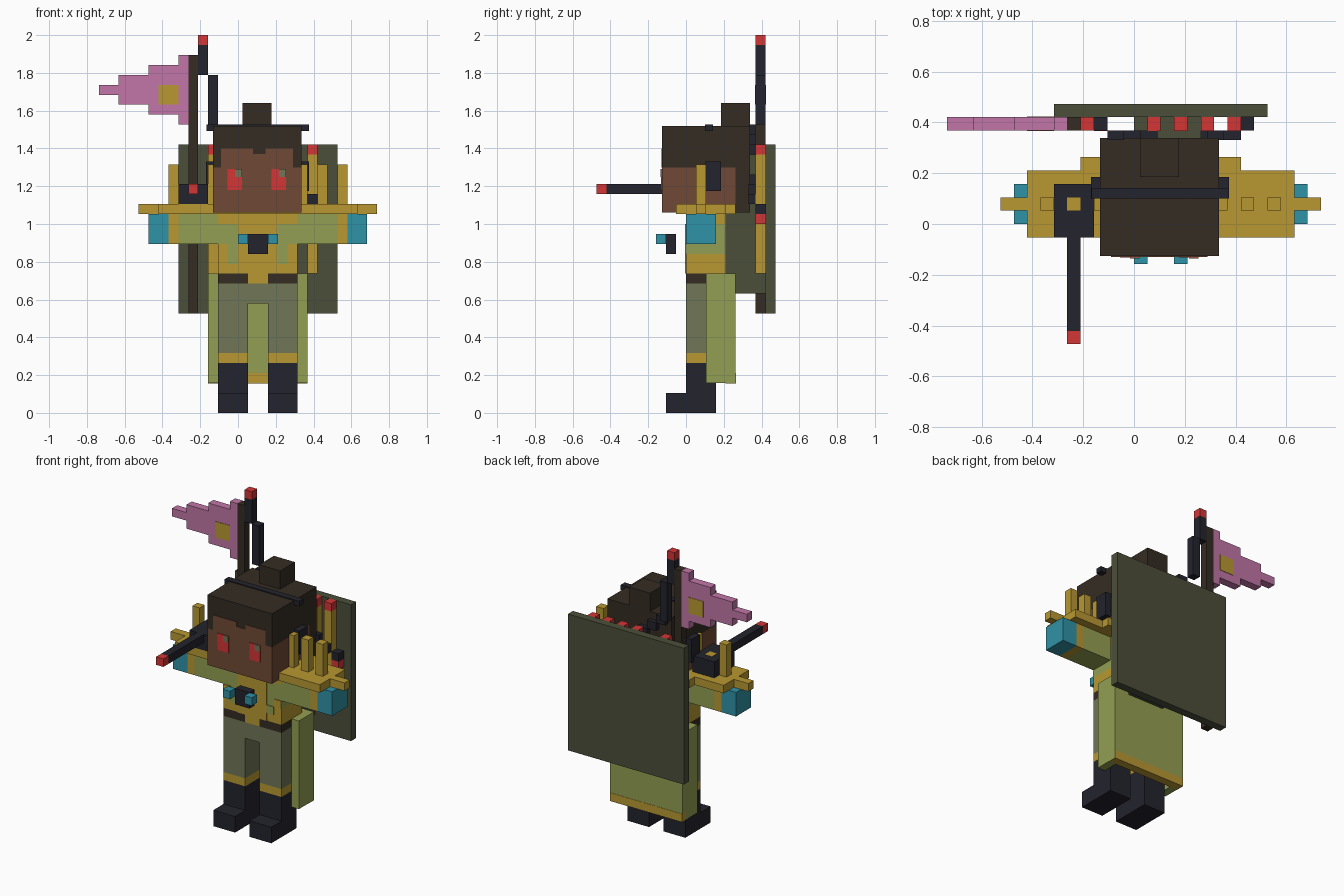
import bpy

if "Cube" in bpy.data.objects:
    bpy.data.objects.remove(bpy.data.objects["Cube"])

# ---------- palette ----------
def lin(c):
    c /= 255
    return c / 12.92 if c <= 0.04045 else ((c + 0.055) / 1.055) ** 2.4

def colour(name, r, g, b):
    m = bpy.data.materials.new(name)
    m.diffuse_color = (lin(r), lin(g), lin(b), 1)
    m.use_nodes = True
    m.node_tree.nodes["Principled BSDF"].inputs["Base Color"].default_value = m.diffuse_color
    return m

GOLD = colour("gold", 184, 152, 50)
OLIVE = colour("dark_olive", 76, 78, 58)
TEAL = colour("teal", 47, 146, 166)
GREEN = colour("leaf_green", 148, 159, 83)
GREY = colour("grey_green", 112, 118, 86)
BLACK = colour("blue_black", 35, 35, 45)
RED = colour("red", 212, 54, 54)
SKIN = colour("brown_skin", 112, 74, 54)
HAIR = colour("dark_brown", 53, 44, 35)
PINK = colour("pink", 194, 118, 167)

# ---------- helpers ----------
FACES = [(0, 2, 3, 1), (4, 5, 7, 6), (0, 1, 5, 4), (2, 6, 7, 3), (0, 4, 6, 2), (1, 3, 7, 5)]

def box(name, mat, x, y, z):
    """Box spanning the three (low, high) ranges."""
    me = bpy.data.meshes.new(name)
    me.from_pydata([(a, b, c) for a in x for b in y for c in z], [], FACES)
    me.materials.append(mat)
    me.validate()
    ob = bpy.data.objects.new(name, me)
    bpy.context.collection.objects.link(ob)
    return ob

V = 2 / 38  # block size

def vox(name, mat, x, y, z):
    """Box given in whole blocks on the figure's grid."""
    return box(name, mat, [(i - 14) * V for i in x], [(j - 9) * V for j in y], [k * V for k in z])

# ---------- legs ----------
for side, a in (("left", 12), ("right", 17)):
    x = (a, a + 3)
    vox(side + "_foot", BLACK, x, (7, 12), (0, 2))
    vox(side + "_boot", BLACK, x, (9, 12), (2, 5))
    vox(side + "_boot_cuff", GOLD, x, (9, 12), (5, 6))
    vox(side + "_trouser", GREY, x, (9, 12), (6, 13))
    vox(side + "_belt", HAIR, x, (9, 13), (13, 14))
vox("hips", GREY, (15, 17), (9, 12), (11, 13))
vox("belt_buckle", GOLD, (15, 17), (9, 13), (13, 14))

# ---------- coat tails ----------
vox("coat_left", GREEN, (11, 12), (11, 14), (3, 14))
vox("coat_right", GREEN, (20, 21), (11, 14), (3, 14))
vox("coat_back", GREEN, (12, 20), (13, 14), (4, 14))
vox("coat_hem", GOLD, (11, 21), (12.97, 14.03), (2.97, 4))

# ---------- torso ----------
vox("waist", GOLD, (12, 20), (9, 13), (14, 16))
vox("chest", GREEN, (12, 20), (9, 13), (16, 19))
vox("collar", GOLD, (12, 20), (9, 13), (19, 20))
vox("chest_panel", GOLD, (14, 18), (8.9, 9), (14, 19))
for a in (13, 18):
    vox("waist_patch", GREEN, (a, a + 1), (8.9, 9), (15, 16))
for a in (12, 19):
    vox("lapel", GOLD, (a, a + 1), (8.9, 9), (16, 17))

# ---------- arms ----------
for side, s in (("left", -1), ("right", 1)):
    def span(p, q):
        return sorted((16 + s * p, 16 + s * q))
    vox(side + "_sleeve", GREEN, span(4, 8), (9, 12), (17, 20))
    vox(side + "_cuff", GOLD, span(8, 9), (9, 12), (17, 20))
    vox(side + "_hand", TEAL, span(9, 11), (9, 12), (17, 20))
    vox(side + "_shoulder_plate", GOLD, span(4, 10), (8, 13), (20, 21))
    vox(side + "_shoulder_tip", GOLD, span(10, 12), (10, 11), (20, 21))
    for p, top in ((4, 25), (6, 25 if s > 0 else 23.03), (8, 25)):
        vox(side + "_shoulder_spike", GOLD, span(p, p + 1), (10, 11), (21, top))
vox("neck_plate", GOLD, (12, 20), (8, 13), (20, 21))
vox("rear_neck_plate", GOLD, (10, 22), (13, 14), (20, 21))

# ---------- chest binoculars ----------
vox("binocular_body", BLACK, (15, 17), (7, 8), (16, 18))
for a in (14, 17):
    vox("binocular_lens", TEAL, (a, a + 1), (6, 7), (17, 18))

# ---------- head ----------
HX = (-0.133, 0.335)
F = -0.127
box("face", SKIN, HX, (F, 0.262), (1.06, 1.30))
box("hair_top", HAIR, HX, (F, 0.338), (1.30, 1.52))
box("hair_back", HAIR, HX, (0.262, 0.338), (1.06, 1.30))
box("hair_bun", HAIR, (0.024, 0.177), (0.185, 0.338), (1.52, 1.64))
for x, top in (((-0.09, 0.08), 1.40), ((0.08, 0.145), 1.37), ((0.145, 0.29), 1.40)):
    box("forehead", SKIN, x, (F - 0.004, F), (1.30, top))
for a in (-0.055, 0.177):
    box("eye", RED, (a, a + 0.077), (F - 0.005, F), (1.18, 1.29))
    box("eye_glint", GREY, (a + 0.039, a + 0.077), (F - 0.008, F), (1.25, 1.29))

# ---------- headphones ----------
box("headband", BLACK, (-0.168, 0.375), (0.10, 0.142), (1.493, 1.526))
for x in ((-0.17, HX[0]), (HX[1], 0.375)):
    box("ear_cup", BLACK, x, (0.10, 0.185), (1.175, 1.33))

# ---------- pistol on the left shoulder ----------
vox("gun_body", BLACK, (8, 11), (8, 12), (21, 23))
vox("gun_barrel", BLACK, (9, 10), (1, 8), (22, 23))
vox("gun_muzzle", RED, (9, 10), (0, 1), (22, 23))

# ---------- back gear ----------
vox("back_shield", OLIVE, (8, 24), (17, 18), (10, 27))
vox("quiver", OLIVE, (14, 19), (13, 17), (12, 26))
for a in (11, 15, 17, 19, 21):
    vox("arrow_shaft", GOLD, (a, a + 1), (16, 17), (14, 26))
    vox("arrow_tip", RED, (a, a + 1), (15.98, 17), (26, 27))

# diagonal stepped staff
vox("staff_tip", RED, (10, 11), (16, 17), (37, 38))
vox("staff_upper", BLACK, (10, 11), (16, 17), (34, 37))
vox("staff_middle", BLACK, (11, 12), (16, 17), (29, 34))
for i in range(8):
    a = 12 + i * 1.25
    vox("staff_step", BLACK, (a, a + 1.25), (15.3, 16), (28 - i, 29 - i))
vox("staff_lower", BLACK, (22, 23), (16, 17), (20, 21))
vox("staff_foot", RED, (22, 23), (16, 17), (19, 20))

# ---------- banner ----------
vox("banner_pole", HAIR, (9, 10), (16, 17), (10, 36))
for x, z in (((0, 2), (32, 33)), ((2, 5), (31, 34)), ((5, 8), (30, 35)), ((8, 9), (29, 36))):
    vox("banner_cloth", PINK, x, (16, 17), z)
vox("banner_emblem", GOLD, (6, 8), (15.95, 17.05), (31, 33))
